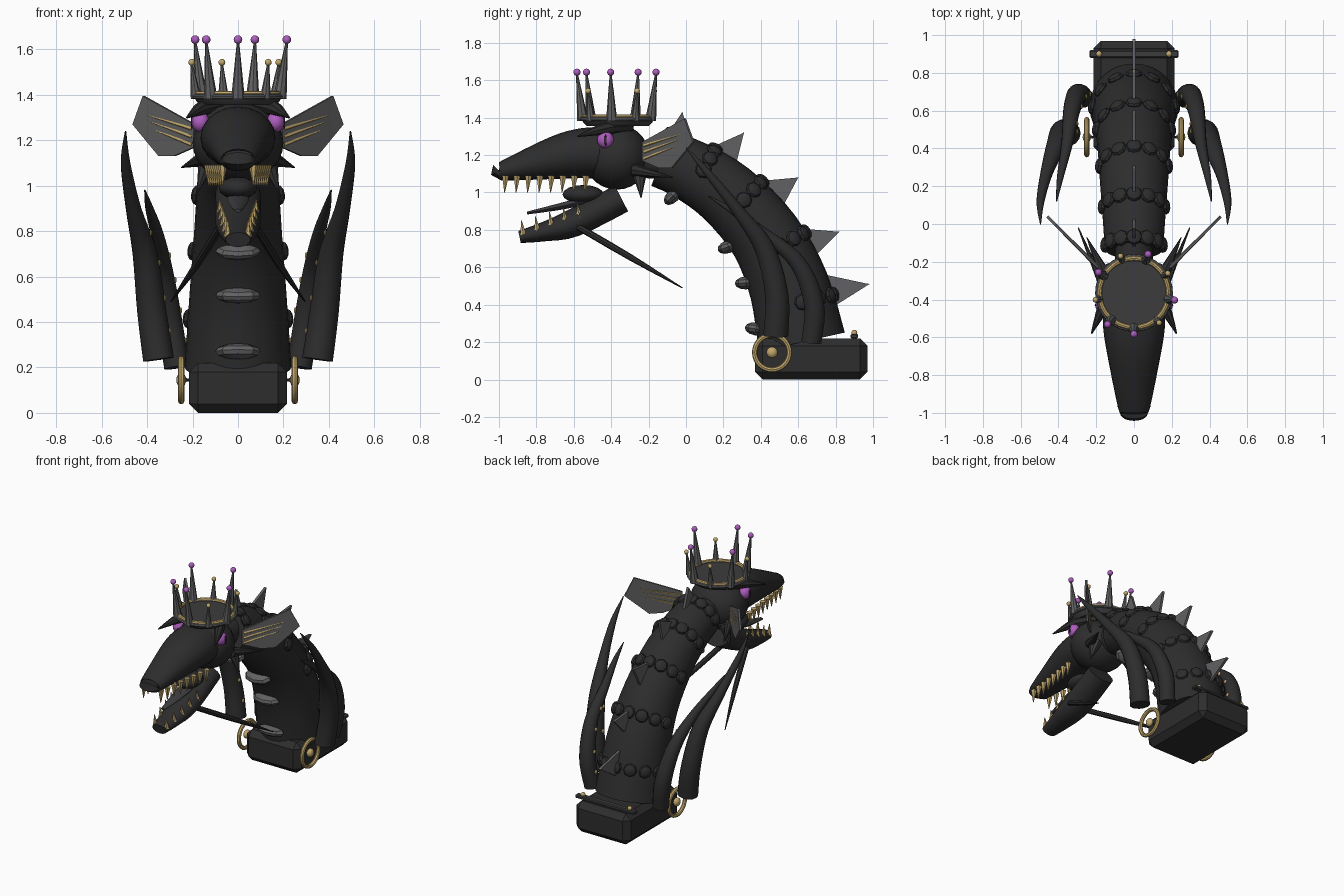
import bpy, bmesh, math
from mathutils import Vector, Matrix

if "Cube" in bpy.data.objects:
    bpy.data.objects.remove(bpy.data.objects["Cube"])


def material(name, r, g, b):
    m = bpy.data.materials.new(name)
    m.use_nodes = True
    m.diffuse_color = (r, g, b, 1)
    m.node_tree.nodes["Principled BSDF"].inputs["Base Color"].default_value = (r, g, b, 1)
    return m


BLACK = material("black hide", .026, .026, .027)
DARK = material("dark metal", .045, .045, .048)
GRAY = material("gray fin", .12, .12, .125)
GOLD = material("gold", .54, .39, .15)
PURPLE = material("purple gem", .42, .11, .52)


def finish(name, bm, mat, smooth=40):
    bmesh.ops.recalc_face_normals(bm, faces=bm.faces)
    mesh = bpy.data.meshes.new(name)
    bm.to_mesh(mesh)
    bm.free()
    mesh.materials.append(mat)
    if smooth:
        mesh.polygons.foreach_set("use_smooth", [True] * len(mesh.polygons))
        mesh.set_sharp_from_angle(angle=math.radians(smooth))
    obj = bpy.data.objects.new(name, mesh)
    bpy.context.collection.objects.link(obj)
    return obj


def sample(pts, u):
    """Smooth interpolation through control tuples; u counts control points."""
    i = min(int(u), len(pts) - 2)
    f = u - i
    a, b, c, d = [Vector(pts[max(0, min(k, len(pts) - 1))]) for k in range(i - 1, i + 3)]
    return b + (c - a) * (f / 2) + (a * 2 - b * 5 + c * 4 - d) * (f * f / 2) \
        + (b * 3 - a - c * 3 + d) * (f ** 3 / 2)


def frame(pts, u):
    """Position, tangent, side, up and the remaining radii at u."""
    top = len(pts) - 1
    p = sample(pts, u)
    t = (sample(pts, min(u + .05, top)) - sample(pts, max(u - .05, 0)))
    t = Vector(t[:3]).normalized()
    side = Vector((1, 0, 0))
    side = (side - t * t.x).normalized()
    return Vector(p[:3]), t, side, t.cross(side), p[3:]


def tube(name, pts, mat, sides=16, steps=4, smooth=40):
    """Sweep an ellipse along points (x, y, z, radius[, second radius])."""
    bm = bmesh.new()
    rings = []
    for k in range((len(pts) - 1) * steps + 1):
        p, t, side, up, r = frame(pts, k / steps)
        ring = []
        for j in range(sides):
            a = math.tau * j / sides
            ring.append(bm.verts.new(p + side * math.cos(a) * r[0] + up * math.sin(a) * r[-1]))
        rings.append(ring)
    for lo, hi in zip(rings, rings[1:]):
        for j in range(sides):
            n = (j + 1) % sides
            bm.faces.new((lo[j], lo[n], hi[n], hi[j]))
    bm.faces.new(rings[0])
    bm.faces.new(rings[-1])
    return finish(name, bm, mat, smooth)


def cone(name, a, b, r, mat, sides=8, tip=.002):
    return tube(name, [(*a, r), (*b, tip)], mat, sides, 1)


def ball(name, loc, size, mat, axes=None, seg=12, smooth=60):
    bm = bmesh.new()
    bmesh.ops.create_uvsphere(bm, u_segments=seg, v_segments=max(6, seg // 2 + 2), radius=1)
    m = Matrix.Diagonal(Vector(size)).to_4x4()
    if axes:
        m = Matrix(axes).transposed().to_4x4() @ m
    bm.transform(Matrix.Translation(loc) @ m)
    return finish(name, bm, mat, smooth)


def plate(name, pts, normal, thick, mat):
    bm = bmesh.new()
    n = Vector(normal).normalized() * thick
    face = bm.faces.new([bm.verts.new(Vector(p) - n / 2) for p in pts])
    ext = bmesh.ops.extrude_face_region(bm, geom=[face])
    bmesh.ops.translate(bm, vec=n, verts=[v for v in ext["geom"] if isinstance(v, bmesh.types.BMVert)])
    return finish(name, bm, mat, 0)


def box(name, loc, size, mat, bevel):
    bm = bmesh.new()
    bmesh.ops.create_cube(bm, size=1)
    bm.transform(Matrix.Translation(loc) @ Matrix.Diagonal(Vector(size)).to_4x4())
    bmesh.ops.bevel(bm, geom=bm.edges[:], offset=bevel, segments=1, affect='EDGES')
    return finish(name, bm, mat, 0)


def ring(name, loc, major, minor, mat, rot=Matrix()):
    """Closed round ring made of a swept circle."""
    bm = bmesh.new()
    n, k = 32, 8
    grid = []
    for i in range(n):
        turn = Matrix.Rotation(math.tau * i / n, 4, 'Z')
        grid.append([bm.verts.new(Vector(loc) + rot @ turn @ Vector((
            major + minor * math.cos(math.tau * j / k), 0, minor * math.sin(math.tau * j / k))))
            for j in range(k)])
    for i in range(n):
        for j in range(k):
            a, b = grid[i], grid[(i + 1) % n]
            bm.faces.new((a[j], b[j], b[(j + 1) % k], a[(j + 1) % k]))
    return finish(name, bm, mat)


# Plinth with rear trim bar
box("base", (0, .67, .11), (.43, .6, .22), BLACK, .04)
box("trim_bar", (0, .9, .232), (.47, .04, .025), DARK, .006)

# Neck, back scales, belly scutes and dorsal fins
NECK = [(0, .62, .2, .235), (0, .55, .5, .215), (0, .42, .77, .195),
        (0, .22, .99, .18), (0, .02, 1.12, .165), (0, -.13, 1.18, .155)]
tube("neck", NECK, BLACK, 28)
tube("neck_joint", [(0, -.05, 1.17, .1), (0, -.3, 1.18, .1)], BLACK, 16, 1)
for u in (.7, 1.7, 2.7, 3.7, 4.9):
    p, t, side, up, r = frame(NECK, u)
    for k in range(-3, 4):
        a = math.radians(26 * k)
        out = up * math.cos(a) + side * math.sin(a)
        ball("neck_scale", p + out * r[0], (.045, .045, .026), BLACK, (out.cross(t), t, out), 8, 30)
for u in (.45, 1.35, 2.25, 4.1):
    p, t, side, up, r = frame(NECK, u)
    out = (t * .35 - up).normalized()
    ball("belly_scute", p - up * r[0], (.1, .06, .035), GRAY, (side, out, side.cross(out)), 8, 30)
for lo, hi, tip in (((.79, .39), (.70, .57), (.98, .51)), ((.68, .65), (.58, .81), (.82, .79)),
                    ((.51, .91), (.38, 1.06), (.6, 1.08)), ((.27, 1.16), (.11, 1.23), (.31, 1.32)),
                    ((.04, 1.25), (-.12, 1.28), (-.02, 1.43))):
    plate("dorsal_fin", [(0, *lo), (0, *hi), (0, *tip)], (1, 0, 0), .018, GRAY)
    root = (Vector((0, *lo)) + Vector((0, *hi))) / 2
    cone("fin_tip", root.lerp(Vector((0, *tip)), .9), (0, *tip), .008, GOLD, 6)

# Skull, snout and open lower jaw
ball("skull", (0, -.37, 1.19), (.2, .175, .175), BLACK, seg=24)
tube("snout", [(0, -.42, 1.21, .165, .14), (0, -.55, 1.21, .163, .134), (0, -.7, 1.185, .14, .115),
               (0, -.97, 1.118, .085, .055), (0, -1, 1.118, .068, .042)], BLACK, 20)
tube("lower_jaw", [(0, -.345, .968, .1, .078), (0, -.6, .838, .1, .075),
                   (0, -.76, .79, .08, .052), (0, -.89, .762, .055, .033)], BLACK, 16)
ball("throat", (0, -.55, .99), (.085, .11, .05), BLACK)
tube("tongue", [(0, -.45, .98, .05, .025), (0, -.65, .93, .045, .02), (0, -.85, .89, .015, .008)], DARK, 10)

# Crown
CY = -.365
tube("crown_band", [(0, CY, 1.355, .165), (0, CY, 1.375, .185), (0, CY, 1.4, .195)], DARK, 28, 1)
ring("crown_gold_ring", (0, CY, 1.405), .183, .013, GOLD)
ring("crown_rim", (0, CY, 1.392), .195, .011, GRAY)
for k in range(9):
    a = math.radians(40 * k - 90)
    d = Vector((math.cos(a), math.sin(a), 0))
    c = Vector((0, CY, 0))
    tall = k % 2 == 0
    tip = c + d * (.218 if tall else .207) + Vector((0, 0, 1.635 if tall else 1.535))
    cone("crown_spike", c + d * .187 + Vector((0, 0, 1.385)), tip, .03 if tall else .024, GRAY, 8, .005)
    size = .019 if tall else .015
    ball("crown_gem" if tall else "crown_bead", tip + Vector((0, 0, .008)), (size,) * 3,
         PURPLE if tall else GOLD)

# Everything that comes in left and right pairs
for s, label in ((1, "left_"), (-1, "right_")):
    def at(x, y, z):
        return Vector((s * x, y, z))

    # Base rings and bar studs
    ring(label + "base_ring", at(.25, .46, .145), .093, .014, GOLD, Matrix.Rotation(math.pi / 2, 4, 'Y'))
    ball(label + "ring_hub", at(.25, .46, .145), (.022, .03, .03), GOLD)
    cone(label + "ring_axle", at(.19, .46, .145), at(.25, .46, .145), .014, DARK, 8, .014)
    ball(label + "bar_stud", at(.185, .9, .25), (.016,) * 3, GOLD)

    # Eyes and brows
    ball(label + "eye", at(.165, -.43, 1.28), (.04, .045, .045), PURPLE, seg=16)
    ball(label + "pupil", at(.203, -.43, 1.28), (.005, .006, .032), BLACK)
    tube(label + "brow", [(s * .06, -.3, 1.355, .035), (s * .15, -.42, 1.345, .035),
                          (s * .225, -.58, 1.3, .004)], BLACK, 8, 3)

    # Ear fins with gold ribs
    outline = ((.19, 1.27), (.415, 1.395), (.46, 1.27), (.345, 1.13), (.28, 1.13), (.19, 1.17))
    plate(label + "ear_fin", [at(x, x - .42, z) for x, z in outline], (s, -1, 0), .014, GRAY)
    for x, z, root in ((.39, 1.31, 1.25), (.375, 1.28, 1.215), (.36, 1.245, 1.18)):
        cone(label + "ear_rib", at(.2, -.22, root), at(x, x - .42, z), .011, GOLD, 6, .008)

    # Cheek spikes and whiskers
    cone(label + "cheek_spike", at(.13, -.25, 1.12), at(.18, -.24, .97), .045, DARK)
    cone(label + "jaw_spike", at(.15, -.28, 1.12), at(.25, -.07, 1.08), .035, BLACK)
    tube(label + "whisker", [(s * .07, -.6, .83, .018), (s * .18, -.3, .655, .017),
                             (s * .295, -.02, .49, .003)], BLACK, 8, 3)

    # Teeth
    for k in range(8):
        f = k / 7
        x, y = .068 + .06 * f, -.965 + .43 * f
        cone(label + "upper_tooth", at(x, y, 1.09), at(x, y - .005, 1.0), .021, GOLD, 6)
    for k in range(5):
        f = k / 4
        x, y, z = .045 + .035 * f, -.87 + .3 * f, .775 + .09 * f
        cone(label + "lower_tooth", at(x, y, z), at(x, y - .01, z + .075), .018, GOLD, 6)

    # Tentacles with gold suckers on the inner side
    outer = [(.35, .48, .235, .068), (.38, .485, .45, .064), (.41, .42, .7, .054),
             (.46, .28, .9, .034), (.495, .12, 1.1, .021), (.495, 0, 1.24, .003)]
    inner = [(.27, .67, .2, .055), (.3, .685, .4, .055), (.33, .6, .62, .045),
             (.355, .42, .78, .03), (.39, .25, .9, .018), (.41, .12, .98, .003)]
    for name, path in (("outer_tentacle", outer), ("inner_tentacle", inner)):
        path = [(s * p[0], *p[1:]) for p in path]
        tube(label + name, path, BLACK, 14, 5)
        for u in (.6, 1.2, 1.8, 2.4):
            p, t, side, up, r = frame(path, u)
            ball(label + "sucker", p - side * s * r[0], (.007, .014, .014), GOLD, seg=8)
